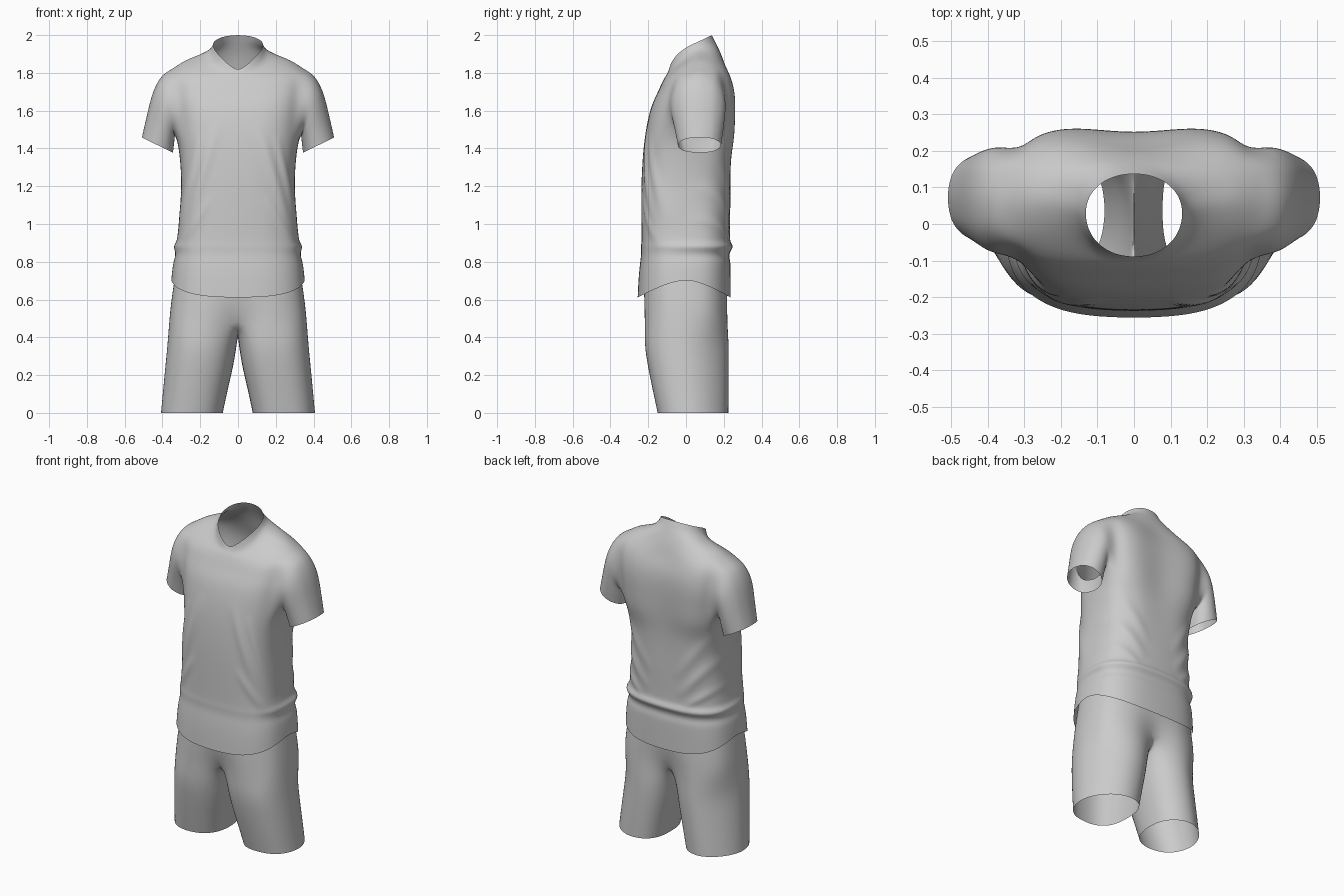
import bpy, bmesh, math
from mathutils import Vector

if "Cube" in bpy.data.objects:
    bpy.data.objects.remove(bpy.data.objects["Cube"])

COLS = 24

fabric = bpy.data.materials.new("grey fabric")
fabric.use_nodes = True
GREY = (0.6, 0.6, 0.6, 1)
fabric.diffuse_color = GREY
fabric.node_tree.nodes["Principled BSDF"].inputs["Base Color"].default_value = GREY


def power(v, e):
    return math.copysign(abs(v) ** e, v)


def body_ring(bm, z_front, z_side, z_back, half, y_front, y_mid, y_back, e):
    """Rounded cross-section whose front, sides and back sit at their own heights."""
    ring = []
    for i in range(COLS):
        a = math.tau * i / COLS
        c, s = math.cos(a), math.sin(a)
        y_end, z_end = (y_back, z_back) if s > 0 else (y_front, z_front)
        ring.append(bm.verts.new((half * power(c, e),
                                  y_mid + (y_end - y_mid) * abs(s) ** e,
                                  z_side + (z_end - z_side) * abs(s))))
    return ring


def bridge(bm, a, b, skip=()):
    n = len(a)
    for i in range(n):
        if i not in skip:
            bm.faces.new((a[i], a[(i + 1) % n], b[(i + 1) % n], b[i]))


def finish(bm, name, levels, drape=None):
    """Smooth the cage, then push the cloth folds out along the normals."""
    bmesh.ops.delete(bm, geom=[v for v in bm.verts if not v.link_faces], context='VERTS')
    bmesh.ops.recalc_face_normals(bm, faces=bm.faces)
    mesh = bpy.data.meshes.new(name)
    bm.to_mesh(mesh)
    bm.free()
    obj = bpy.data.objects.new(name, mesh)
    bpy.context.collection.objects.link(obj)
    mod = obj.modifiers.new("smooth", 'SUBSURF')
    mod.levels = mod.render_levels = levels
    graph = bpy.context.evaluated_depsgraph_get()
    obj.data = bpy.data.meshes.new_from_object(obj.evaluated_get(graph))
    obj.modifiers.clear()
    mesh = obj.data
    mesh.name = name
    if drape:
        moves = [v.normal * drape(v.co) for v in mesh.vertices]
        for v, m in zip(mesh.vertices, moves):
            v.co += m
    mesh.materials.clear()
    mesh.materials.append(fabric)
    for p in mesh.polygons:
        p.use_smooth = True
    return obj


# Shirt body, hem to collar
bm = bmesh.new()
shirt_rings = [
    (.61, .71, .61, .356, -.258, 0, .238, .73),
    (.74, .77, .74, .350, -.252, 0, .238, .73),
    (.83, .83, .83, .339, -.240, 0, .236, .73),
    (.88, .88, .88, .332, -.238, 0, .236, .72),
    (.96, .95, .96, .320, -.238, 0, .234, .72),
    (1.1, 1.1, 1.1, .307, -.239, 0, .237, .70),
    (1.22, 1.22, 1.22, .301, -.238, 0, .241, .70),
    (1.34, 1.34, 1.34, .308, -.232, .02, .244, .70),
    (1.44, 1.44, 1.44, .322, -.223, .04, .249, .69),
    (1.54, 1.55, 1.55, .332, -.207, .05, .254, .68),
    (1.63, 1.65, 1.65, .342, -.184, .06, .256, .66),
    (1.69, 1.74, 1.73, .350, -.154, .06, .246, .68),
    (1.74, 1.825, 1.80, .350, -.132, .06, .220, .72),
    (1.77, 1.872, 1.87, .280, -.117, .06, .199, .8),
    (1.785, 1.893, 1.92, .200, -.107, .05, .178, .85),
    (1.797, 1.914, 1.96, .147, -.099, .035, .158, .95),
    (1.812, 1.95, 2.0, .133, -.09, .03, .138, .95),
]
rings = [body_ring(bm, *r) for r in shirt_rings]
# V-neck: straighten the front of the collar edge
for i in range(13, COLS):
    rings[-1][i].co.z += .035 * abs(math.sin(2 * math.tau * i / COLS))
# Slight hollow along the spine, full shoulder blades beside it
for ring in rings[6:13]:
    ring[6].co.y -= .008
for ring in rings[8:13]:
    for i in range(1, 12):
        ring[i].co.y += .026 * abs(math.sin(2 * math.tau * i / COLS))
LOW, HIGH = 8, 12                       # armhole rows
armhole_cols = {22, 23, 0, 1, 10, 11, 12, 13}
for k in range(len(rings) - 1):
    bridge(bm, rings[k], rings[k + 1], armhole_cols if LOW <= k < HIGH else ())

# Sleeves grown from the armholes: outer x, z, inner x, z, front y, back y
sleeve_rings = [
    (.408, 1.795, .334, 1.465, -.087, .217),
    (.455, 1.705, .333, 1.445, -.078, .211),
    (.482, 1.59, .335, 1.415, -.062, .203),
    (.512, 1.46, .340, 1.375, -.047, .190),
]
for side, mid in ((1, 0), (-1, 12)):
    def at(row, col):
        return rings[row][(mid + col) % COLS]
    loop = ([at(LOW, c) for c in range(-2, 3)]
            + [at(r, 2) for r in range(LOW + 1, HIGH + 1)]
            + [at(HIGH, c) for c in range(1, -3, -1)]
            + [at(r, -2) for r in range(HIGH - 1, LOW, -1)])
    angles = [math.atan2((v.co.z - 1.63) / .18, (v.co.y - .05) / .145) for v in loop]
    for xo, zo, xi, zi, yf, yb in sleeve_rings:
        new = []
        for a in angles:
            t = (1 + math.sin(a)) / 2
            new.append(bm.verts.new((side * (xi + (xo - xi) * t),
                                     (yf + yb) / 2 + (yb - yf) / 2 * math.cos(a),
                                     zi + (zo - zi) * t)))
        bridge(bm, loop, new)
        loop = new

# Cloth folds: front or back, start x, z, end x, z, width, height
folds = [
    (-1, .10, 1.55, .30, .90, .028, .010),
    (-1, .20, 1.48, .32, .95, .020, .010),
    (-1, .14, 1.15, .31, .86, .022, .007),
    (1, .10, .95, .32, 1.22, .028, .008),
    (1, .08, 1.06, .30, 1.38, .030, .006),
    (1, .14, .90, .33, 1.04, .022, .007),
]


def shirt_drape(p):
    total = 0
    flat = Vector((abs(p.x), p.z))
    for face, xa, za, xb, zb, width, height in folds:
        a, d = Vector((xa, za)), Vector((xb - xa, zb - za))
        t = max(0, min(1, (flat - a).dot(d) / d.length_squared))
        gap = (flat - a - d * t).length
        near = max(0, min(1, p.y * face / .08))
        total += near * height * math.sin(math.pi * t) * math.exp(-(gap / width) ** 2)
    # gathered roll around the waist, fading out across the front
    roll = .001 + .012 * max(0, min(1, (p.y + .2) / .3))
    total += roll * math.exp(-((p.z - .88) / .022) ** 2)
    total -= .4 * roll * math.exp(-((p.z - .83) / .025) ** 2)
    return total


finish(bm, "shirt", 3, shirt_drape)

# Shorts: hips, then a crotch seam that splits into two open legs
bm = bmesh.new()
hip_rings = [
    (.95, .95, .95, .292, -.205, 0, .20, .8),
    (.80, .80, .80, .324, -.222, 0, .216, .76),
    (.65, .65, .65, .348, -.232, 0, .228, .74),
    (.50, .52, .50, .365, -.232, 0, .232, .70),
]
rings = [body_ring(bm, *r) for r in hip_rings]
for a, b in zip(rings, rings[1:]):
    bridge(bm, a, b)
hip = rings[-1]
for i in (6, 18):
    hip[i].co.y *= .78
seam = [bm.verts.new(p) for p in ((0, .12, .43), (0, .02, .40), (0, -.09, .43))]

# Leg rings: height, inner x, outer x, front y, back y
leg_rings = [
    (.37, .002, .378, -.224, .230),
    (.25, .020, .390, -.205, .230),
    (.12, .052, .402, -.178, .229),
    (0, .077, .413, -.152, .227),
]
for side, inner_fullness in ((1, .07), (-1, 0)):
    loop = [hip[(18 + side * j) % COLS] for j in range(13)] + seam
    for z, xi, xo, yf, yb in leg_rings:
        new = []
        for j in range(16):
            a = math.radians(-135 + 22.5 * j)
            c, s = math.cos(a), math.sin(a)
            corner = abs(math.sin(2 * a))
            # legs taper at the outer back and square off on the inside
            reach = 1 + (inner_fullness * corner if c < 0
                         else -.15 * corner if s > 0 else 0)
            new.append(bm.verts.new((
                side * ((xi + xo) / 2 + (xo - xi) / 2 * reach * power(c, .86)),
                (yf + yb) / 2 + (yb - yf) / 2 * reach * power(s, .86), z)))
        bridge(bm, loop, new)
        loop = new
finish(bm, "shorts", 2)
